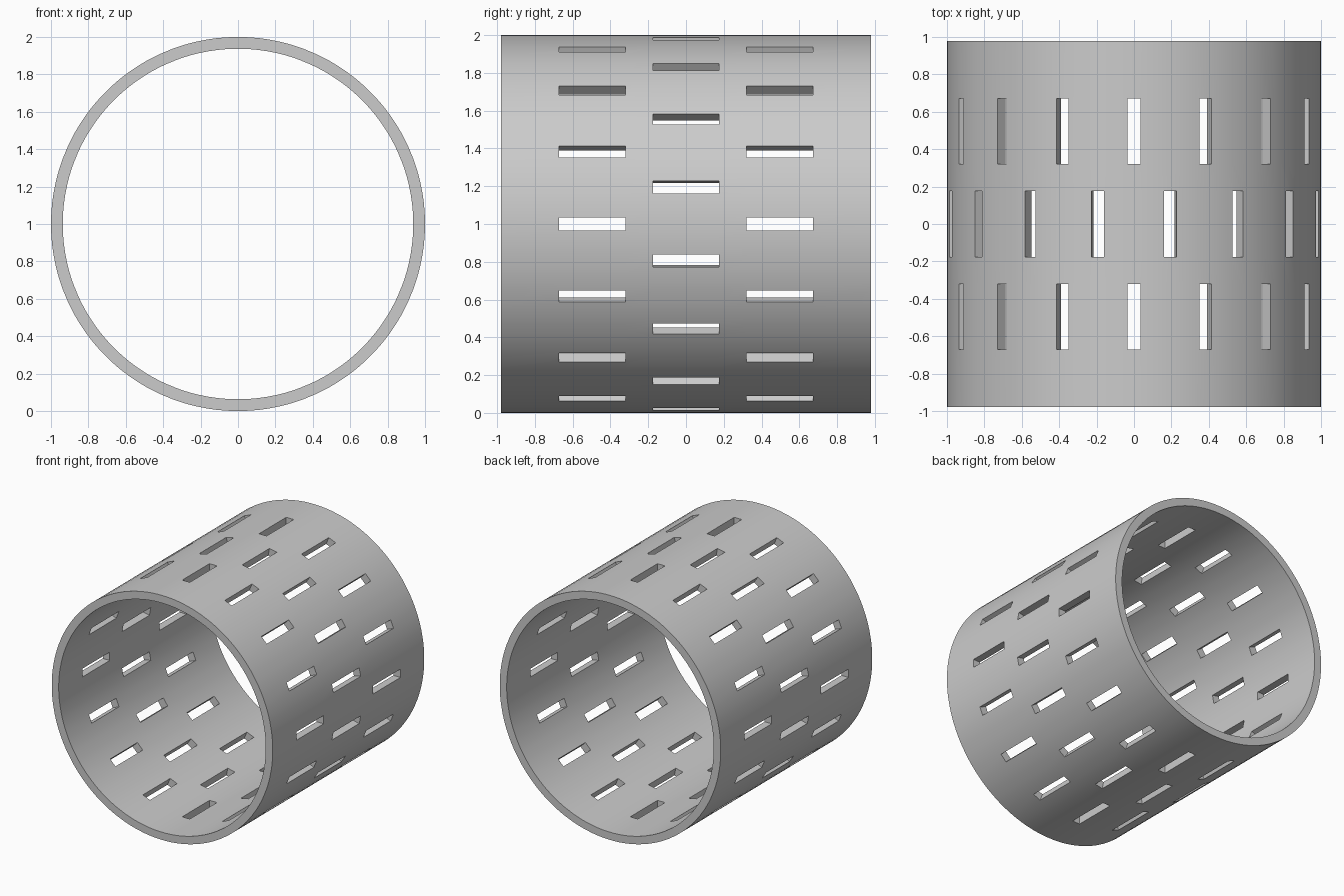
import bpy, bmesh
from math import sin, cos, asin, radians

if "Cube" in bpy.data.objects:
    bpy.data.objects.remove(bpy.data.objects["Cube"])

R_OUT, R_IN, CZ = 1.0, 0.937, 1.0
HALF_W = 0.034                                   # half slot width
YS = [-0.979, -0.672, -0.32, -0.176, 0.176, 0.32, 0.672, 0.979]
STATIONS, SUB = 32, 4                            # slot positions, columns per position
COLS = STATIONS * SUB


def angle(col, r):
    """Column angle; slot sides stay parallel through the wall."""
    st, k = divmod(col, SUB)
    h, step = asin(HALF_W / r), radians(360 / STATIONS)
    return st * step - h if k == 0 else st * step + h + (step - 2 * h) * (k - 1) / (SUB - 1)


def solid(col, row):
    """False where a slot pierces the wall (rows are staggered)."""
    st, k = divmod(col % COLS, SUB)
    if row < 0 or row >= len(YS) - 1:
        return False
    if k:
        return True
    return row not in ((1, 5) if st % 2 == 0 else (3,))


bm = bmesh.new()
grid = {}
for side, r in enumerate((R_OUT, R_IN)):
    for c in range(COLS):
        a = angle(c, r)
        for j, y in enumerate(YS):
            grid[side, c, j] = bm.verts.new((r * cos(a), y, CZ + r * sin(a)))


def v(side, c, j):
    return grid[side, c % COLS, j]


def wall(c0, j0, c1, j1):
    bm.faces.new((v(0, c0, j0), v(0, c1, j1), v(1, c1, j1), v(1, c0, j0)))


# outer and inner skins, end rims and slot walls
for c in range(COLS):
    for j in range(len(YS) - 1):
        if not solid(c, j):
            continue
        for s in (0, 1):
            bm.faces.new((v(s, c, j), v(s, c, j + 1), v(s, c + 1, j + 1), v(s, c + 1, j)))
        if not solid(c, j - 1):
            wall(c, j, c + 1, j)
        if not solid(c, j + 1):
            wall(c, j + 1, c + 1, j + 1)
        if not solid(c - 1, j):
            wall(c, j, c, j + 1)
        if not solid(c + 1, j):
            wall(c + 1, j, c + 1, j + 1)

bmesh.ops.recalc_face_normals(bm, faces=bm.faces)
mesh = bpy.data.meshes.new("slotted_tube")
bm.to_mesh(mesh)
bm.free()
tube = bpy.data.objects.new("slotted_tube", mesh)
bpy.context.collection.objects.link(tube)
bpy.context.view_layer.objects.active = tube
tube.select_set(True)
bpy.ops.object.shade_smooth_by_angle(angle=radians(30))
